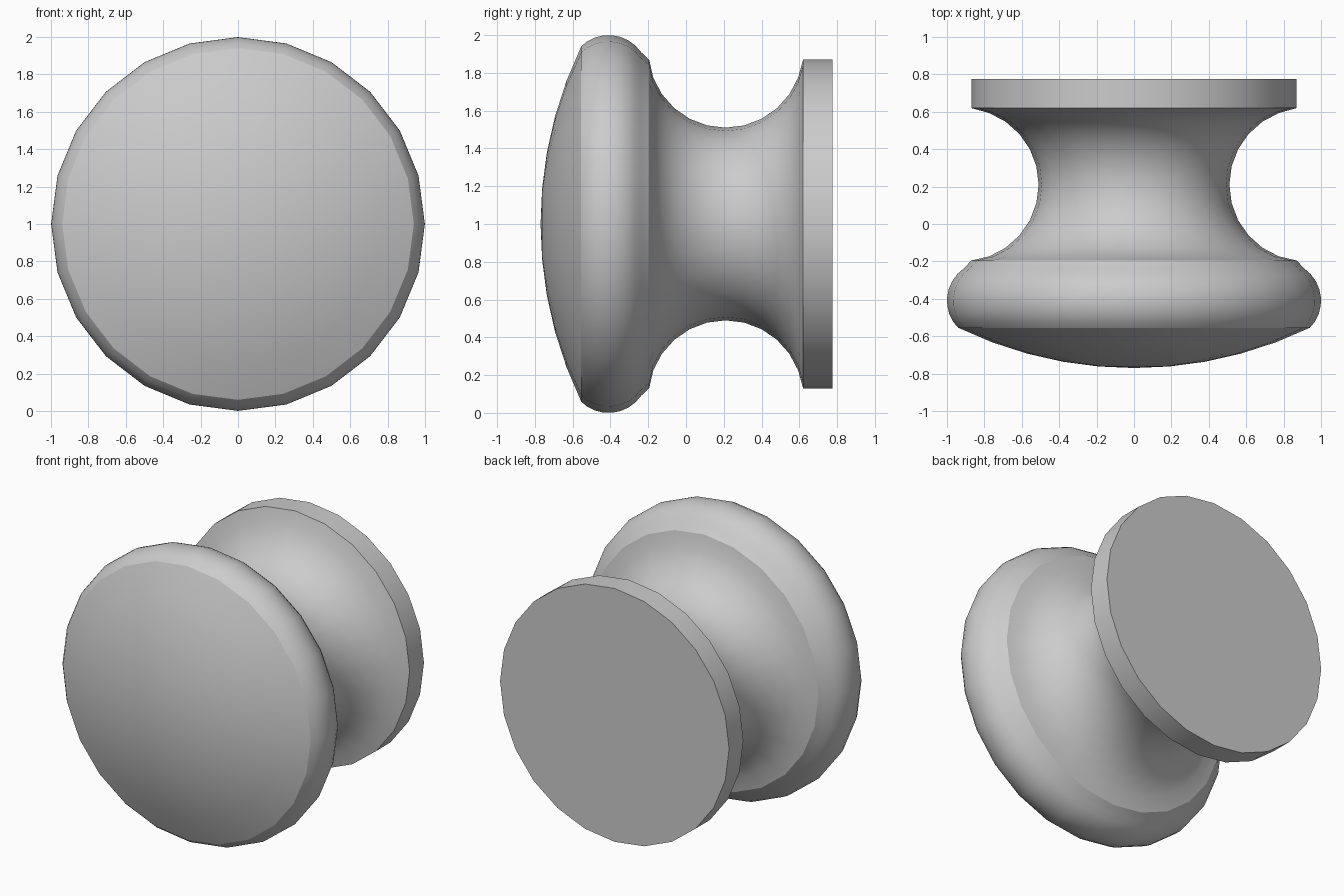
import bpy, bmesh, math

cube = bpy.data.objects.get("Cube")
if cube:
    bpy.data.objects.remove(cube, do_unlink=True)

SIDES = 24
CENTRE_Z = 1.0

grey = bpy.data.materials.new("plain_grey")
grey.use_nodes = True
colour = (0.6, 0.6, 0.6, 1.0)
grey.diffuse_color = colour
grey.node_tree.nodes["Principled BSDF"].inputs["Base Color"].default_value = colour


def arc(cy, cr, rad, start, end, steps):
    """Points (y, radius) on a circle; angles in degrees from +y."""
    angles = [math.radians(start + (end - start) * i / steps) for i in range(steps + 1)]
    return [(cy + rad * math.cos(a), cr + rad * math.sin(a)) for a in angles]


def lathe(name, sections):
    """Spin profile sections about the y axis, with sharp seams between sections."""
    bm = bmesh.new()
    last = None
    for section in sections:
        for i, (y, r) in enumerate(section):
            if last and i == 0:
                continue
            if r < 1e-4:
                ring = [bm.verts.new((0, y, CENTRE_Z))]
            else:
                ring = [bm.verts.new((r * math.sin(k * math.tau / SIDES), y,
                                      CENTRE_Z + r * math.cos(k * math.tau / SIDES)))
                        for k in range(SIDES)]
            if last:
                for k in range(SIDES):
                    n = (k + 1) % SIDES
                    corners = [last[k % len(last)], last[n % len(last)],
                               ring[n % len(ring)], ring[k % len(ring)]]
                    bm.faces.new(list(dict.fromkeys(corners)))
            last = ring
        if len(last) > 1:
            for k in range(SIDES):
                bm.edges.get((last[k], last[(k + 1) % SIDES])).smooth = False
    bmesh.ops.recalc_face_normals(bm, faces=bm.faces)
    for f in bm.faces:
        f.smooth = True
    mesh = bpy.data.meshes.new(name)
    bm.to_mesh(mesh)
    bm.free()
    mesh.materials.append(grey)
    obj = bpy.data.objects.new(name, mesh)
    bpy.context.collection.objects.link(obj)
    return obj


# Shallow domed face, rounded rim, and waisted neck
dome_radius = 2.16
dome = [(-0.77 + dome_radius - math.sqrt(dome_radius ** 2 - r * r), r)
        for r in (0, 0.19, 0.38, 0.57, 0.76, 0.94)]
rim = arc(-0.41, 0.79, 0.21, 135, 22, 9)
rim[0] = dome[-1]
rim[-1] = (-0.195, 0.87)
neck = arc(0.21, 0.92, 0.41, 187, 353, 12)
neck[0] = rim[-1]
neck[-1] = (0.62, 0.87)
lathe("knob_body", [dome, rim, neck])

# Flat mounting plate at the back
lathe("mounting_plate", [[(0.62, 0), (0.62, 0.87)],
                         [(0.62, 0.87), (0.775, 0.87)],
                         [(0.775, 0.87), (0.775, 0)]])
